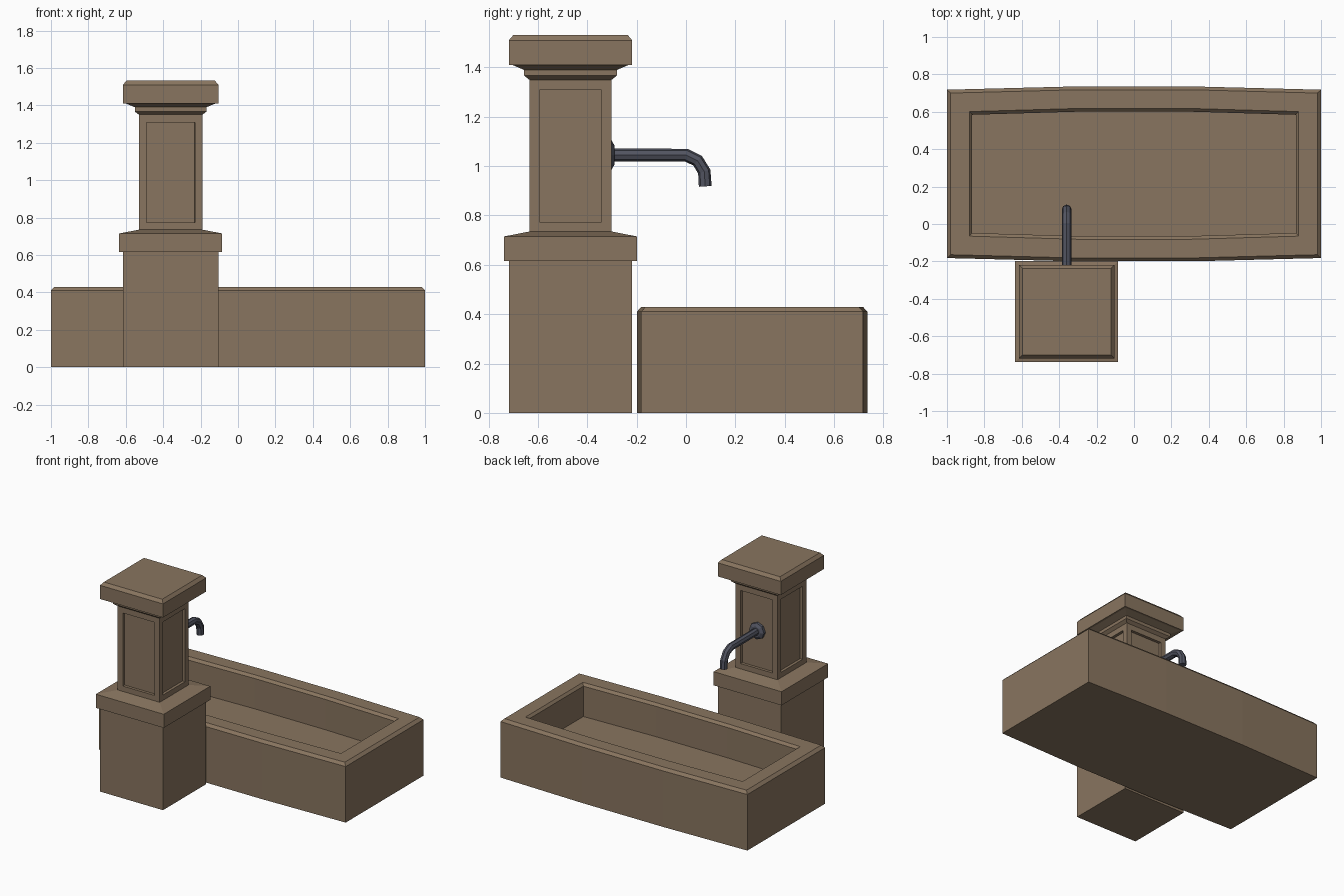
import bpy, bmesh
from mathutils import Vector

if "Cube" in bpy.data.objects:
    bpy.data.objects.remove(bpy.data.objects["Cube"])


def material(name, rgb):
    m = bpy.data.materials.new(name)
    m.diffuse_color = (*rgb, 1)
    m.use_nodes = True
    m.node_tree.nodes["Principled BSDF"].inputs["Base Color"].default_value = m.diffuse_color
    return m


STONE = material("brown stone", (0.25, 0.178, 0.115))
METAL = material("dark metal", (0.085, 0.09, 0.12))


def finish(name, bm, mat):
    bmesh.ops.recalc_face_normals(bm, faces=bm.faces)
    me = bpy.data.meshes.new(name)
    bm.to_mesh(me)
    bm.free()
    me.materials.append(mat)
    ob = bpy.data.objects.new(name, me)
    bpy.context.collection.objects.link(ob)
    return ob


def loft(bm, rings):
    """Skin a list of rings and cap both ends; returns side faces per band."""
    vs = [[bm.verts.new(p) for p in r] for r in rings]
    bands = []
    for a, b in zip(vs, vs[1:]):
        n = len(a)
        bands.append([bm.faces.new((a[i], a[(i + 1) % n], b[(i + 1) % n], b[i]))
                      for i in range(n)])
    bm.faces.new(vs[0])
    bm.faces.new(vs[-1])
    return bands


# Basin: bowed rectangle rings running up the outside, over the rim, down inside
BASIN_Y = 0.268


def bowed(hx, hy, z, bow=0.017):
    k = hx / 3
    pts = [(-hx, -hy), (-k, -hy - bow), (k, -hy - bow), (hx, -hy),
           (hx, hy), (k, hy + bow), (-k, hy + bow), (-hx, hy)]
    return [(x, y + BASIN_Y, z) for x, y in pts]


bm = bmesh.new()
loft(bm, [bowed(1.0, 0.45, 0), bowed(1.0, 0.45, 0.41),
          bowed(0.98, 0.432, 0.43), bowed(0.88, 0.333, 0.43),
          bowed(0.865, 0.316, 0.412), bowed(0.865, 0.316, 0.19)])
finish("basin", bm, STONE)

# Pillar pieces: square rings from (half width, height) profiles
PX, PY = -0.36, -0.468


def square(h, z):
    return [(PX + sx * h, PY + sy * h * 0.98, z)
            for sx, sy in ((-1, -1), (1, -1), (1, 1), (-1, 1))]


def pillar_part(name, profile, panel_band=None):
    bm = bmesh.new()
    bands = loft(bm, [square(h, z) for h, z in profile])
    if panel_band is not None:
        bmesh.ops.recalc_face_normals(bm, faces=bm.faces)
        faces = bands[panel_band]
        bmesh.ops.inset_individual(bm, faces=faces, thickness=0.058)
        bmesh.ops.inset_individual(bm, faces=faces, thickness=0.0005, depth=-0.02)
    return finish(name, bm, STONE)


pillar_part("pillar_base", [(0.255, 0), (0.255, 0.617)])
pillar_part("pillar_ledge", [(0.275, 0.615), (0.275, 0.715), (0.17, 0.735)])
pillar_part("pillar_shaft", [(0.17, 0.733), (0.17, 1.35)], panel_band=0)
pillar_part("pillar_collar", [(0.17, 1.35), (0.192, 1.367), (0.192, 1.39),
                              (0.24, 1.41)])
pillar_part("pillar_cap", [(0.255, 1.41), (0.255, 1.51), (0.236, 1.532)])


# Spout: round pipe swept along a bent path, with a wall flange behind it
def poly_curve(name, path, radius, radii=None):
    cu = bpy.data.curves.new(name, 'CURVE')
    cu.dimensions = '3D'
    cu.bevel_depth = radius
    cu.bevel_resolution = 2
    cu.use_fill_caps = True
    sp = cu.splines.new('POLY')
    sp.points.add(len(path) - 1)
    for i, (y, z) in enumerate(path):
        sp.points[i].co = (PX, y, z, 1)
        sp.points[i].radius = radii[i] if radii else 1
    sp.use_smooth = False
    tmp = bpy.data.objects.new(name + "_curve", cu)
    bpy.context.collection.objects.link(tmp)
    dg = bpy.context.evaluated_depsgraph_get()
    bm = bmesh.new()
    bm.from_mesh(bpy.data.meshes.new_from_object(tmp.evaluated_get(dg)))
    bpy.data.objects.remove(tmp)
    bmesh.ops.remove_doubles(bm, verts=bm.verts, dist=0.0005)
    return finish(name, bm, METAL)


pipe = poly_curve("spout", [(-0.32, 1.045), (0.0, 1.045), (0.047, 1.022),
                            (0.074, 0.978), (0.078, 0.918)], 0.026)
flange = poly_curve("spout_flange", [(-0.325, 1.045), (-0.302, 1.045),
                                     (-0.29, 1.045)], 0.06, [1, 1, 0.65])
for ob in (pipe, flange):
    for p in ob.data.polygons:
        p.material_index = 0
        p.use_smooth = False
